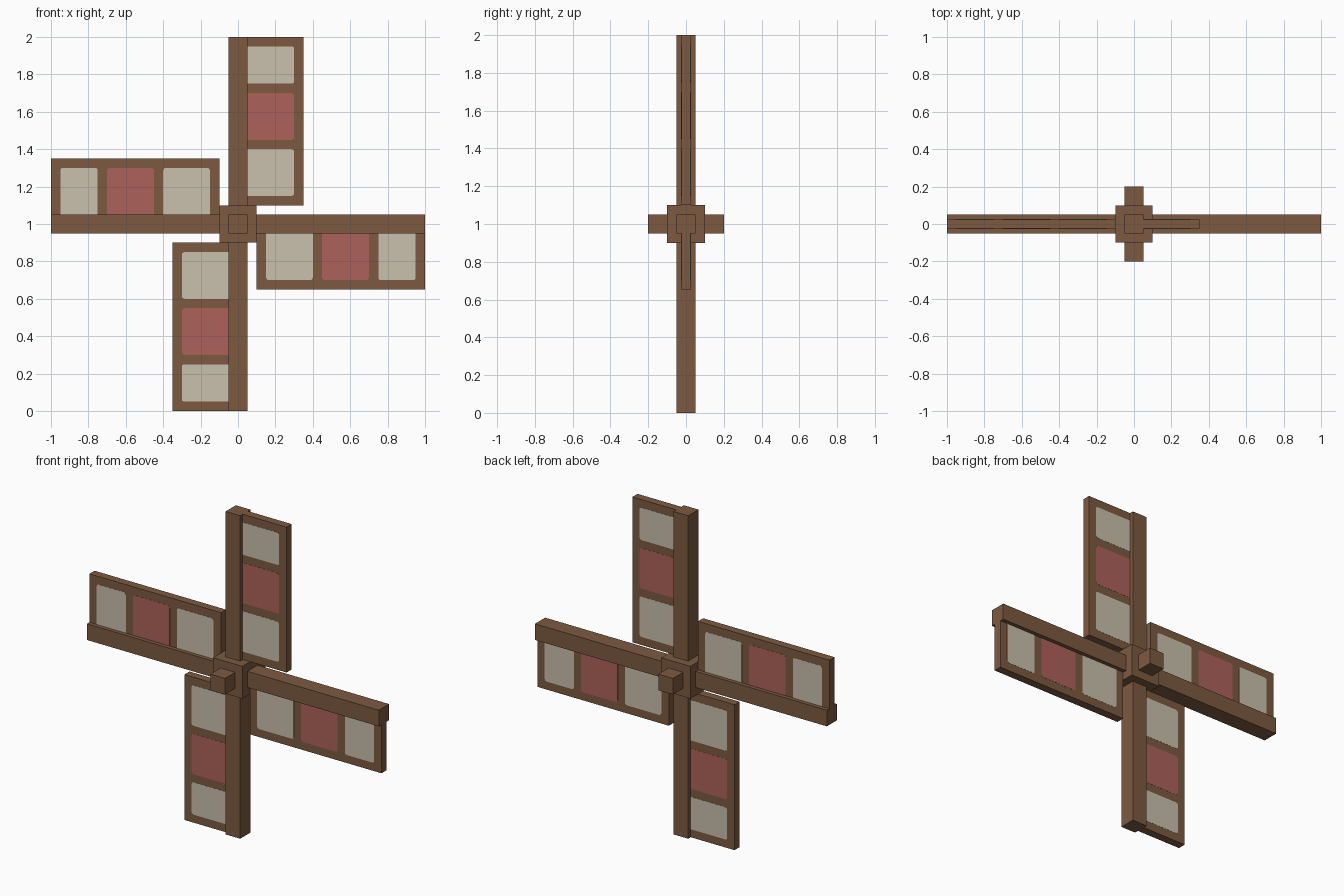
import bpy, bmesh, math
from mathutils import Matrix, Vector

cube = bpy.data.objects.get("Cube")
if cube:
    bpy.data.objects.remove(cube, do_unlink=True)


def material(name, rgb):
    m = bpy.data.materials.new(name)
    m.use_nodes = True
    colour = (*rgb, 1)
    m.diffuse_color = colour
    bsdf = m.node_tree.nodes["Principled BSDF"]
    bsdf.inputs["Base Color"].default_value = colour
    bsdf.inputs["Roughness"].default_value = 0.9
    return m


WOOD = material("brown wood", (0.205, 0.102, 0.053))
CREAM = material("cream cloth", (0.59, 0.53, 0.42))
RED = material("faded red cloth", (0.418, 0.119, 0.102))

HUB_Z = 1.0


def box(name, lo, hi, mat, turn=0, round_outer=0):
    """Box between two corners around the hub, turned clockwise in quarter turns."""
    lo, hi = Vector(lo), Vector(hi)
    bm = bmesh.new()
    bmesh.ops.create_cube(bm, size=1)
    bmesh.ops.scale(bm, vec=hi - lo, verts=bm.verts)
    bmesh.ops.translate(bm, vec=(lo + hi) / 2, verts=bm.verts)
    if round_outer:
        # Round the two corners farthest from the spar
        edges = [e for e in bm.edges
                 if all(v.co.x > hi.x - 0.001 for v in e.verts)
                 and abs(e.verts[0].co.y - e.verts[1].co.y) > 0.001]
        bmesh.ops.bevel(bm, geom=edges, offset=round_outer, segments=3,
                        profile=0.5, affect='EDGES')
    bm.transform(Matrix.Translation((0, 0, HUB_Z))
                 @ Matrix.Rotation(turn * math.pi / 2, 4, 'Y'))
    mesh = bpy.data.meshes.new(name)
    bm.to_mesh(mesh)
    bm.free()
    mesh.materials.append(mat)
    obj = bpy.data.objects.new(name, mesh)
    bpy.context.collection.objects.link(obj)
    return obj


# Hub block and the axle running through it
box("hub", (-0.1, -0.1, -0.1), (0.1, 0.1, 0.1), WOOD)
for side, y0, y1 in (("front", -0.2, -0.1), ("back", 0.1, 0.2)):
    box(side + "_axle", (-0.05, y0, -0.05), (0.05, y1, 0.05), WOOD)

# Four sails: spar, wooden frame and cloth panes on both faces
PANES = (("inner", 0.15, 0.40, CREAM), ("middle", 0.45, 0.70, RED),
         ("outer", 0.75, 0.95, CREAM))
FRAME_Y, PLATE = 0.025, 0.001
for turn, sail in enumerate(("top", "left", "bottom", "right")):
    box(sail + "_spar", (-0.05, -0.05, 0.1), (0.05, 0.05, 1), WOOD, turn)
    box(sail + "_frame", (0.05, -FRAME_Y, 0.1), (0.35, FRAME_Y, 1), WOOD, turn)
    for place, z0, z1, mat in PANES:
        for side, y0 in (("front", -FRAME_Y - PLATE), ("back", FRAME_Y)):
            box(f"{sail}_{place}_{side}_pane", (0.05, y0, z0),
                (0.30, y0 + PLATE, z1), mat, turn, round_outer=0.014)
